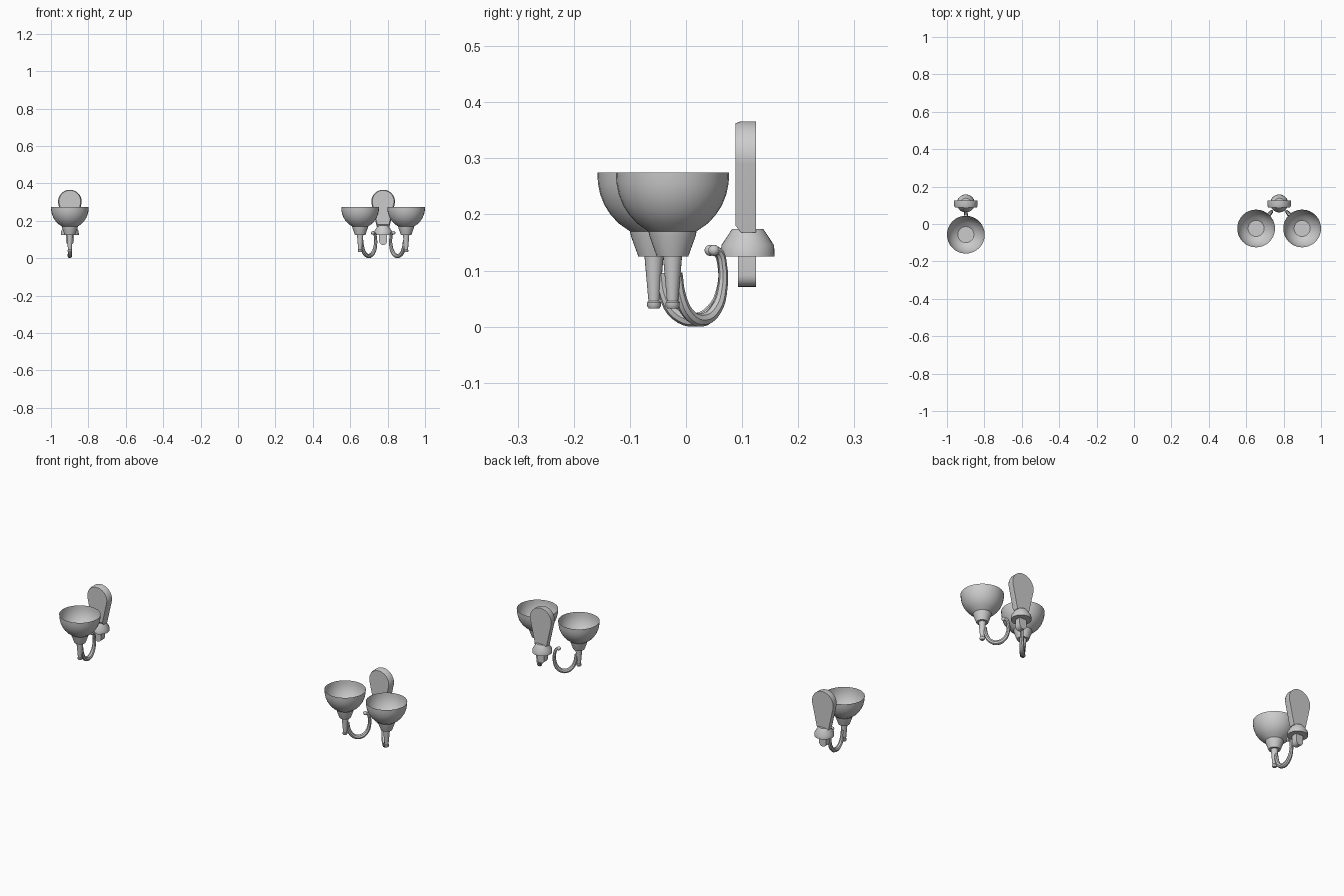
import bpy, bmesh, math

if "Cube" in bpy.data.objects:
    bpy.data.objects.remove(bpy.data.objects["Cube"])

PLATE_Y = 0.11


def finish(obj, angle=35):
    bpy.ops.object.select_all(action='DESELECT')
    obj.select_set(True)
    bpy.context.view_layer.objects.active = obj
    bpy.ops.object.shade_smooth_by_angle(angle=math.radians(angle))
    return obj


def from_bmesh(name, bm, loc=(0, 0, 0)):
    bmesh.ops.recalc_face_normals(bm, faces=bm.faces)
    me = bpy.data.meshes.new(name)
    bm.to_mesh(me)
    bm.free()
    obj = bpy.data.objects.new(name, me)
    bpy.context.collection.objects.link(obj)
    obj.location = loc
    return finish(obj)


def lathe(name, profile, loc, segs=32):
    """Revolve (radius, z) points around z; zero radius closes an end."""
    bm = bmesh.new()
    vs = [bm.verts.new((r, 0, z)) for r, z in profile]
    es = [bm.edges.new(p) for p in zip(vs, vs[1:])]
    bmesh.ops.spin(bm, geom=vs + es, cent=(0, 0, 0), axis=(0, 0, 1),
                   angle=2 * math.pi, steps=segs)
    bmesh.ops.remove_doubles(bm, verts=bm.verts, dist=1e-5)
    return from_bmesh(name, bm, loc)


def slab(name, outline, rings, x):
    """Stack scaled copies of an xz outline along y and cap both ends."""
    bm = bmesh.new()
    cz = sum(p[1] for p in outline) / len(outline)
    loops = [[bm.verts.new((px * s, y, cz + (pz - cz) * s)) for px, pz in outline]
             for y, s in rings]
    n = len(outline)
    for a, b in zip(loops, loops[1:]):
        for i in range(n):
            bm.faces.new((a[i], a[(i + 1) % n], b[(i + 1) % n], b[i]))
    bm.faces.new(loops[0])
    bm.faces.new(loops[-1])
    return from_bmesh(name, bm, (x, 0, 0))


def arc(cx, cz, r, a0, a1, n):
    return [(cx + r * math.cos(math.radians(a0 + (a1 - a0) * i / n)),
             cz + r * math.sin(math.radians(a0 + (a1 - a0) * i / n))) for i in range(n + 1)]


def hook_arm(name, loc, heading):
    """Tapered J-shaped tube; local +x runs from the stem to the wall plate."""
    path = [(0.012, 0.095, 0.009), (0.019, 0.055, 0.010), (0.040, 0.022, 0.011),
            (0.072, 0.012, 0.012), (0.104, 0.030, 0.011), (0.121, 0.070, 0.009),
            (0.121, 0.110, 0.008), (0.113, 0.132, 0.008), (0.101, 0.137, 0.008)]
    cu = bpy.data.curves.new(name, 'CURVE')
    cu.dimensions = '3D'
    cu.bevel_depth = 1.0
    cu.bevel_resolution = 2
    cu.resolution_u = 4
    cu.use_fill_caps = True
    sp = cu.splines.new('BEZIER')
    sp.bezier_points.add(len(path) - 1)
    for p, (s, z, r) in zip(sp.bezier_points, path):
        p.co = (s, 0, z)
        p.radius = r
        p.handle_left_type = p.handle_right_type = 'AUTO'
    obj = bpy.data.objects.new(name, cu)
    bpy.context.collection.objects.link(obj)
    obj.location = loc
    obj.rotation_euler.z = heading
    bpy.ops.object.select_all(action='DESELECT')
    obj.select_set(True)
    bpy.context.view_layer.objects.active = obj
    bpy.ops.object.convert(target='MESH')
    finish(bpy.context.view_layer.objects.active)


def lamp(tag, x, y, plate_x):
    loc = (x, y, 0)
    heading = math.atan2(PLATE_Y - y, plate_x - x)
    # open bowl shade with flat floor
    lathe(tag + "_bowl_shade", [(0.101, 0.275), (0.100, 0.256), (0.096, 0.236),
          (0.088, 0.216), (0.077, 0.199), (0.063, 0.184), (0.043, 0.170), (0, 0.170)], loc)
    # tapered cup under the shade
    lathe(tag + "_cup", [(0, 0.170), (0.043, 0.170), (0.041, 0.161),
          (0.028, 0.125), (0, 0.125)], loc)
    # stem with rounded foot
    lathe(tag + "_stem", [(0, 0.125), (0.017, 0.125), (0.010, 0.046), (0.0125, 0.043),
          (0.0125, 0.037), (0.009, 0.032), (0, 0.032)], loc, 20)
    hook_arm(tag + "_hook_arm", loc, heading)
    # small bead on the curled arm tip
    s = 0.100
    bpy.ops.mesh.primitive_uv_sphere_add(segments=12, ring_count=8, radius=0.010,
        location=(x + s * math.cos(heading), y + s * math.sin(heading), 0.136))
    bead = bpy.context.object
    bead.name = tag + "_arm_bead"
    finish(bead)


def wall_mount(tag, x):
    # teardrop back plate with a chamfered front edge
    outline = arc(0, 0.303, 0.063, -12, 192, 24) + [(-0.034, 0.168), (0.034, 0.168)]
    slab(tag + "_back_plate", outline, [(0.125, 1), (0.098, 1), (0.088, 0.92)], x)
    # flared collar
    lathe(tag + "_collar", [(0, 0.174), (0.028, 0.174), (0.047, 0.145),
          (0.048, 0.125), (0, 0.125)], (x, PLATE_Y, 0))
    # rounded tab below the collar
    tab = arc(0, 0.092, 0.021, 180, 360, 10) + [(0.021, 0.130), (-0.021, 0.130)]
    slab(tag + "_lower_tab", tab, [(0.125, 1), (0.093, 1)], x)


# single sconce
wall_mount("single", -0.899)
lamp("single", -0.899, -0.057, -0.899)

# double sconce
wall_mount("double", 0.776)
for side, sx in (("left", -1), ("right", 1)):
    lamp("double_" + side, 0.776 + sx * 0.123, -0.024, 0.776)
